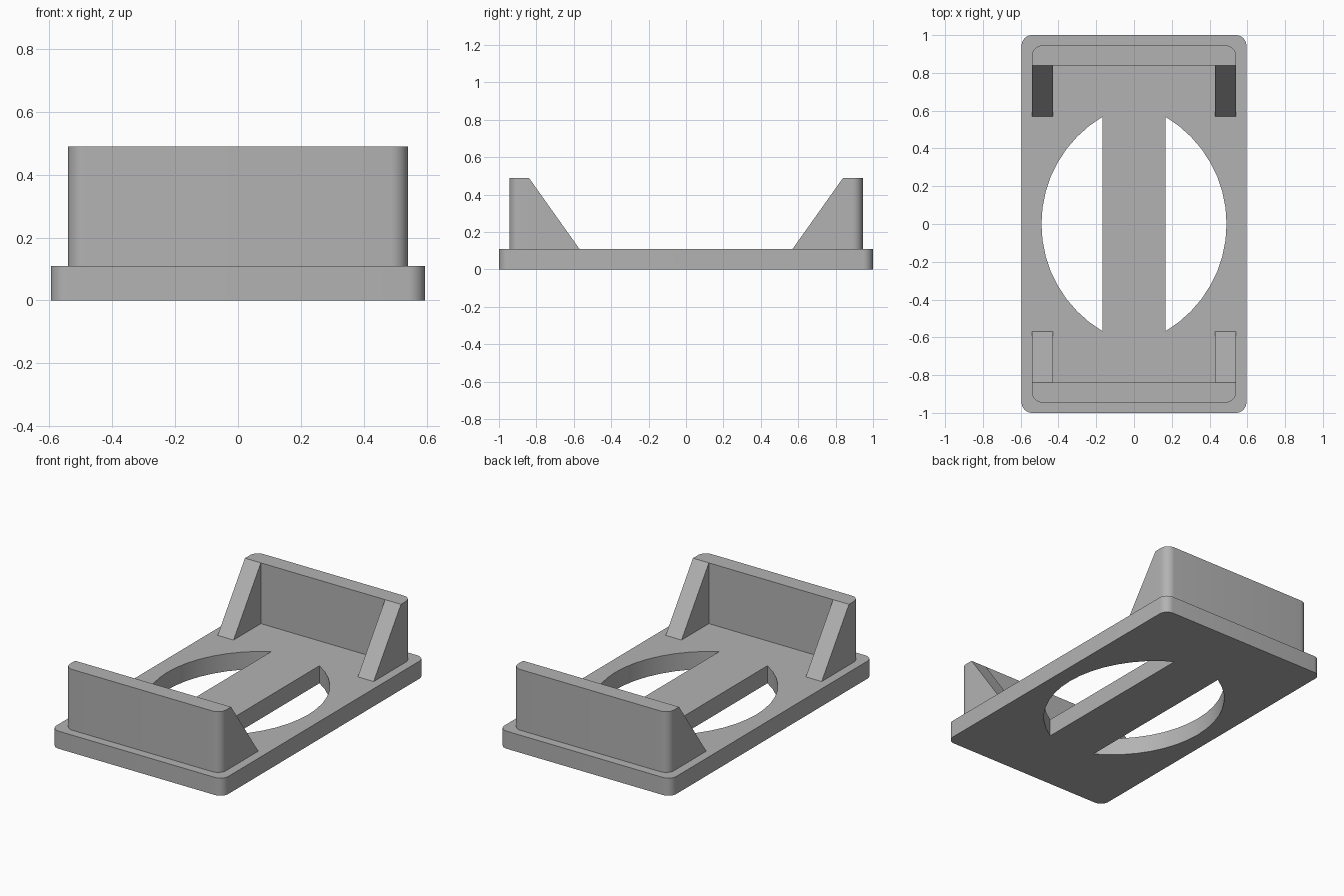
import bpy
import bmesh
from math import asin, cos, sin, pi

cube = bpy.data.objects.get("Cube")
if cube:
    bpy.data.objects.remove(cube, do_unlink=True)

BASE_TOP, WALL_TOP = 0.11, 0.49
WALL_X, WALL_IN, WALL_OUT, RIB_END = 0.54, 0.84, 0.945, 0.57

grey = bpy.data.materials.new("grey plastic")
grey.use_nodes = True
grey.diffuse_color = (0.45, 0.45, 0.45, 1)
grey.node_tree.nodes["Principled BSDF"].inputs["Base Color"].default_value = grey.diffuse_color


def arc(cx, cy, r, start, end, steps):
    angles = [start + (end - start) * i / steps for i in range(steps + 1)]
    return [(cx + r * cos(a), cy + r * sin(a)) for a in angles]


def prism(name, loops, to_3d, direction):
    """Fill outlines (the first is outer, the rest are holes) and extrude them."""
    bm = bmesh.new()
    edges = []
    for loop in loops:
        verts = [bm.verts.new(to_3d(a, b)) for a, b in loop]
        edges += [bm.edges.new((v, verts[i - 1])) for i, v in enumerate(verts)]
    bmesh.ops.triangle_fill(bm, edges=edges, use_beauty=True)
    result = bmesh.ops.extrude_face_region(bm, geom=bm.faces[:], use_keep_orig=True)
    top = [g for g in result["geom"] if isinstance(g, bmesh.types.BMVert)]
    bmesh.ops.translate(bm, verts=top, vec=direction)
    bmesh.ops.recalc_face_normals(bm, faces=bm.faces[:])
    mesh = bpy.data.meshes.new(name)
    bm.to_mesh(mesh)
    bm.free()
    mesh.materials.append(grey)
    obj = bpy.data.objects.new(name, mesh)
    bpy.context.collection.objects.link(obj)
    bpy.ops.object.select_all(action="DESELECT")
    obj.select_set(True)
    bpy.context.view_layer.objects.active = obj
    bpy.ops.object.shade_smooth_by_angle(angle=0.6)
    return obj


# Base plate with rounded corners and two bowed openings beside a centre bar
X, Y, R = 0.595, 1.0, 0.055
outline = []
for i, (sx, sy) in enumerate([(1, 1), (-1, 1), (-1, -1), (1, -1)]):
    outline += arc(sx * (X - R), sy * (Y - R), R, i * pi / 2, (i + 1) * pi / 2, 8)
bow_radius, bow_centre = 0.66, -0.17
half = asin(0.568 / bow_radius)
opening = arc(bow_centre, 0, bow_radius, -half, half, 16)
mirrored = [(-x, y) for x, y in opening]
prism("base_plate", [outline, opening, mirrored], lambda x, y: (x, y, 0), (0, 0, BASE_TOP))

# End walls with rounded outer corners, each braced by two sloping ribs
wall = [(-WALL_X, WALL_IN), (WALL_X, WALL_IN)]
wall += arc(WALL_X - R, WALL_OUT - R, R, 0, pi / 2, 8)
wall += arc(R - WALL_X, WALL_OUT - R, R, pi / 2, pi, 8)
rib = [(RIB_END, BASE_TOP), (WALL_IN, BASE_TOP), (WALL_IN, WALL_TOP)]
for end, s in (("front", -1), ("back", 1)):
    prism(end + "_wall", [wall], lambda x, y: (x, s * y, BASE_TOP), (0, 0, WALL_TOP - BASE_TOP))
    for side, t in (("left", 1), ("right", -1)):
        prism(f"{end}_{side}_rib", [rib], lambda y, z: (t * WALL_X, s * y, z), (-t * 0.11, 0, 0))
